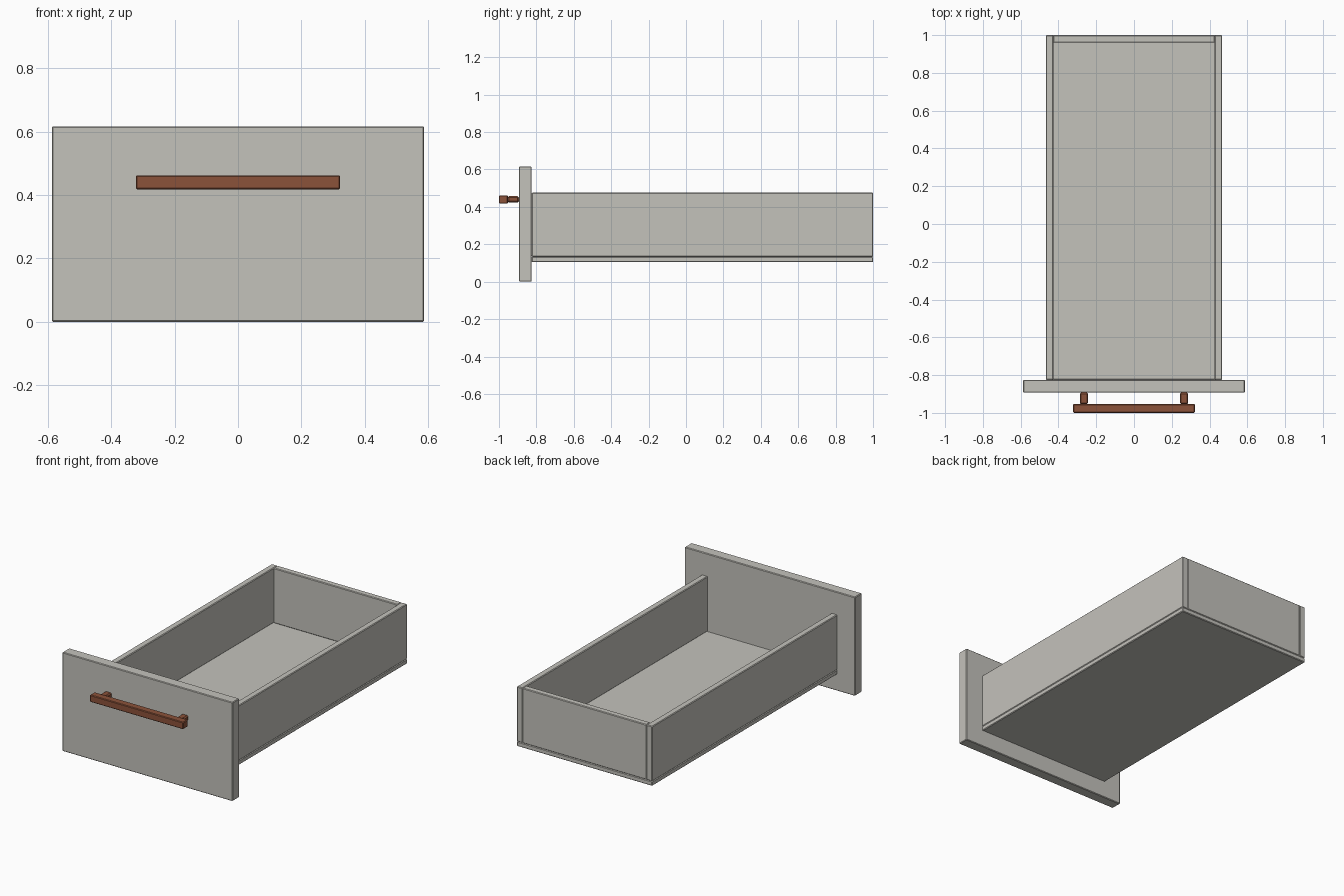
import bpy

cube = bpy.data.objects.get("Cube")
if cube:
    bpy.data.objects.remove(cube, do_unlink=True)


def make_material(name, color):
    mat = bpy.data.materials.new(name)
    mat.use_nodes = True
    mat.diffuse_color = color
    mat.node_tree.nodes["Principled BSDF"].inputs["Base Color"].default_value = color
    return mat


grey = make_material("warm grey", (0.55, 0.54, 0.50, 1))
brown = make_material("brown", (0.26, 0.085, 0.042, 1))


def box(name, x, y, z, mat, bevel=0.004):
    """Chamfered board spanning the given (min, max) ranges."""
    spans = (x, y, z)
    bpy.ops.mesh.primitive_cube_add(size=1, location=[(a + b) / 2 for a, b in spans])
    obj = bpy.context.object
    obj.name = name
    obj.scale = [b - a for a, b in spans]
    bpy.ops.object.transform_apply(location=False, rotation=False, scale=True)
    mod = obj.modifiers.new("chamfer", "BEVEL")
    mod.width = bevel
    mod.segments = 1
    obj.data.materials.append(mat)
    return obj


# Front panel and tray
FRONT, JOIN, BACK = -0.893, -0.825, 1.0
WIDE, INNER = 0.467, 0.427
box("front_panel", (-0.587, 0.587), (FRONT, JOIN), (0, 0.616), grey)
box("bottom_panel", (-WIDE, WIDE), (JOIN, BACK), (0.104, 0.133), grey)
box("back_panel", (-INNER, INNER), (0.96, BACK), (0.133, 0.476), grey)

# Side boards and handle posts, one per side
for side, s in (("left", 1), ("right", -1)):
    box(side + "_side_panel", sorted((s * INNER, s * WIDE)), (JOIN, BACK),
        (0.133, 0.476), grey)
    box(side + "_handle_post", sorted((s * 0.243, s * 0.287)), (-0.954, FRONT),
        (0.424, 0.457), brown, 0.007)

# Handle bar
box("handle_bar", (-0.322, 0.322), (-1.0, -0.953), (0.418, 0.462), brown)
